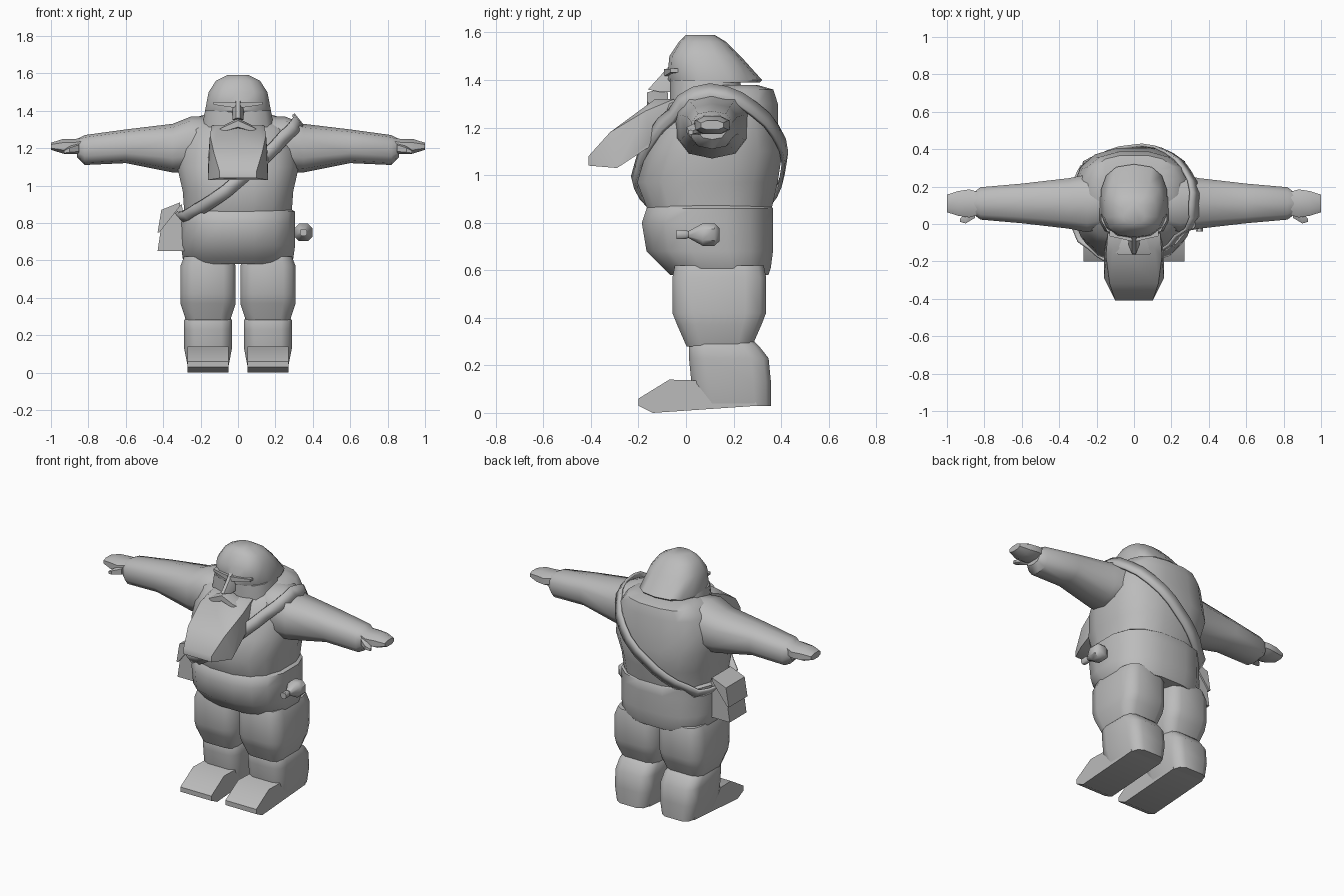
import bpy, bmesh, math
from mathutils import Vector

cube = bpy.data.objects.get("Cube")
if cube:
    bpy.data.objects.remove(cube, do_unlink=True)

# One plain colour for the whole figure
clay = bpy.data.materials.new("plain_grey")
clay.use_nodes = True
grey = (.5, .5, .5, 1)
clay.diffuse_color = grey
clay.node_tree.nodes["Principled BSDF"].inputs["Base Color"].default_value = grey
parts = []


def finish(name, bm):
    """Turn a bmesh into a named, coloured object."""
    bmesh.ops.recalc_face_normals(bm, faces=bm.faces)
    mesh = bpy.data.meshes.new(name)
    bm.to_mesh(mesh)
    bm.free()
    mesh.materials.append(clay)
    obj = bpy.data.objects.new(name, mesh)
    bpy.context.collection.objects.link(obj)
    parts.append(obj)
    return obj


def rounded(value, power):
    return math.copysign(abs(value) ** (2 / power), value)


def loft(name, rings, axis="z", sides=12, power=2.6):
    """Skin over rounded-square rings of (centre, radius_a, radius_b)."""
    bm = bmesh.new()
    loops = []
    for centre, radius_a, radius_b in rings:
        loop = []
        for i in range(sides):
            angle = math.tau * (i + .5) / sides
            a = radius_a * rounded(math.cos(angle), power)
            b = radius_b * rounded(math.sin(angle), power)
            offset = {"x": (0, a, b), "y": (a, 0, b), "z": (a, b, 0)}[axis]
            loop.append(bm.verts.new(Vector(centre) + Vector(offset)))
        loops.append(loop)
    for low, high in zip(loops, loops[1:]):
        for i in range(sides):
            j = (i + 1) % sides
            bm.faces.new((low[i], low[j], high[j], high[i]))
    bm.faces.new(loops[0])
    bm.faces.new(loops[-1])
    return finish(name, bm)


def upright(name, rows, x=0, **shape):
    """Rows are (height, centre_y, radius_x, radius_y)."""
    return loft(name, [((x, y, z), rx, ry) for z, y, rx, ry in rows], **shape)


def limb(name, rows, side, **shape):
    """Rows are (reach, centre_y, height, radius_y, radius_z)."""
    return loft(name, [((side * x, y, z), ry, rz) for x, y, z, ry, rz in rows],
                axis="x", **shape)


def hull(name, points):
    bm = bmesh.new()
    for point in points:
        bm.verts.new(point)
    bmesh.ops.convex_hull(bm, input=bm.verts)
    bmesh.ops.dissolve_limit(bm, angle_limit=.02, verts=bm.verts, edges=bm.edges)
    return finish(name, bm)


def slab(name, outline, x=0):
    """Side outline of (y, z, half_width), made solid about x."""
    return hull(name, [(x + s * w, y, z) for s in (-1, 1) for y, z, w in outline])


# Tunic and the skirt below its belt line
tunic = upright("tunic", [
    (.84, .1, .29, .26), (.97, .09, .3, .3), (1.1, .12, .33, .29),
    (1.2, .13, .32, .26), (1.3, .15, .29, .24), (1.36, .2, .24, .17),
    (1.38, .2, .18, .1)], sides=16)
skirt = upright("tunic_skirt", [
    (.58, .14, .28, .21), (.61, .13, .3, .23), (.68, .1, .31, .27),
    (.8, .09, .31, .28), (.86, .1, .31, .27), (.88, .1, .28, .25)], sides=16)
clothes = [tunic, skirt]

# Hood and the cloth that frames the face
upright("hood", [
    (1.39, .12, .18, .19), (1.4, .12, .18, .2), (1.5, .08, .16, .15),
    (1.56, .07, .12, .1), (1.59, .06, .06, .06)], sides=14)
upright("hood_collar", [
    (1.2, .09, .2, .16), (1.3, .09, .2, .16), (1.4, .08, .18, .15)], power=3)

# Nose and beard
slab("nose", [(-.07, 1.46, .01), (-.16, 1.36, .01), (-.11, 1.35, .03),
              (-.04, 1.35, .03), (-.05, 1.44, .03)])
slab("beard", [(-.05, 1.32, .14), (-.13, 1.32, .11), (-.17, 1.27, .15),
               (-.32, 1.18, .13), (-.41, 1.08, .1), (-.41, 1.04, .1),
               (-.29, 1.03, .16), (-.15, 1.14, .16), (-.03, 1.2, .14)])

for side, s in (("left", 1), ("right", -1)):
    # Brow and moustache
    limb(side + "_brow", [
        (.01, -.07, 1.43, .03, .02), (.13, -.05, 1.44, .02, .01)], s, sides=4)
    limb(side + "_moustache", [
        (0, -.12, 1.33, .05, .03), (.08, -.12, 1.3, .05, .02),
        (.13, -.11, 1.28, .03, .01)], s, sides=6)

    # Sleeve, hand and thumb
    clothes.append(limb(side + "_sleeve", [
        (.18, .12, 1.23, .15, .14), (.25, .11, 1.22, .16, .15),
        (.35, .11, 1.2, .14, .13), (.6, .11, 1.21, .11, .09),
        (.82, .11, 1.19, .09, .08), (.86, .11, 1.2, .06, .05)], s, sides=10))
    limb(side + "_hand", [
        (.82, .11, 1.22, .06, .04), (.88, .11, 1.21, .08, .04),
        (.94, .11, 1.21, .07, .04), (1, .11, 1.21, .05, .02)], s, sides=8)
    limb(side + "_thumb", [
        (.85, .06, 1.2, .03, .03), (.9, .03, 1.19, .03, .02),
        (.93, .02, 1.18, .01, .01)], s, sides=6)

    # Trouser leg, boot and foot
    hip = s * .16
    upright(side + "_trouser", [
        (.62, .14, .13, .19), (.57, .14, .15, .2), (.42, .14, .15, .2),
        (.37, .14, .15, .18), (.28, .14, .12, .14)], hip, power=4.5)
    upright(side + "_boot", [
        (.31, .15, .11, .13), (.28, .16, .13, .15), (.23, .18, .13, .17),
        (.13, .19, .13, .17), (.03, .2, .11, .16)], hip, power=4.5)
    sole = .11
    slab(side + "_foot", [
        (-.2, .03, sole), (-.2, .06, sole), (-.07, .14, sole), (.04, .12, sole),
        (.26, .13, sole), (.3, .03, sole), (-.14, 0, sole)], hip)

# Shoulder strap: a tilted loop laid onto the clothes from outside
bpy.context.view_layer.update()
core = Vector((0, .1, 1.1))
path = []
steps = 32
for i in range(steps):
    angle = math.tau * i / steps
    c, s = math.cos(angle), math.sin(angle)
    ray = Vector((c, s, .8 * c - .25 * abs(s))).normalized()
    casts = [cloth.ray_cast(core + ray, -ray) for cloth in clothes]
    reach = max((cast[1] - core).length for cast in casts if cast[0])
    path.append(core + ray * (reach + .015))
bm = bmesh.new()
edges = []
for i, point in enumerate(path):
    along = path[(i + 1) % steps] - path[i - 1]
    across = along.cross(point - core).normalized() * .035
    edges.append((bm.verts.new(point - across), bm.verts.new(point + across)))
for i, (a, b) in enumerate(edges):
    c, d = edges[(i + 1) % steps]
    bm.faces.new((a, b, d, c))
band = finish("shoulder_strap", bm).modifiers.new("thickness", "SOLIDIFY")
band.thickness = .015
band.offset = 0

# Hip bag and its flap
hull("hip_bag", [(x, y, z) for y in (0, .17) for x, z in (
    (-.4, .85), (-.3, .9), (-.27, .65), (-.43, .65))])
hull("bag_flap", [(x, y, z) for y in (-.01, .18) for x, z in (
    (-.41, .87), (-.31, .91), (-.31, .89), (-.43, .75), (-.42, .75))])

# Belt flask lying along the hip
loft("belt_flask", [((.35, y, .75), r, r) for y, r in (
    (-.04, .02), (0, .02), (.01, .015), (.07, .05), (.12, .05), (.14, .03))],
    axis="y", sides=8)

# Soft shading with firm edges
bpy.ops.object.select_all(action="DESELECT")
for obj in parts:
    obj.select_set(True)
bpy.context.view_layer.objects.active = tunic
bpy.ops.object.shade_smooth_by_angle(angle=math.radians(45))
